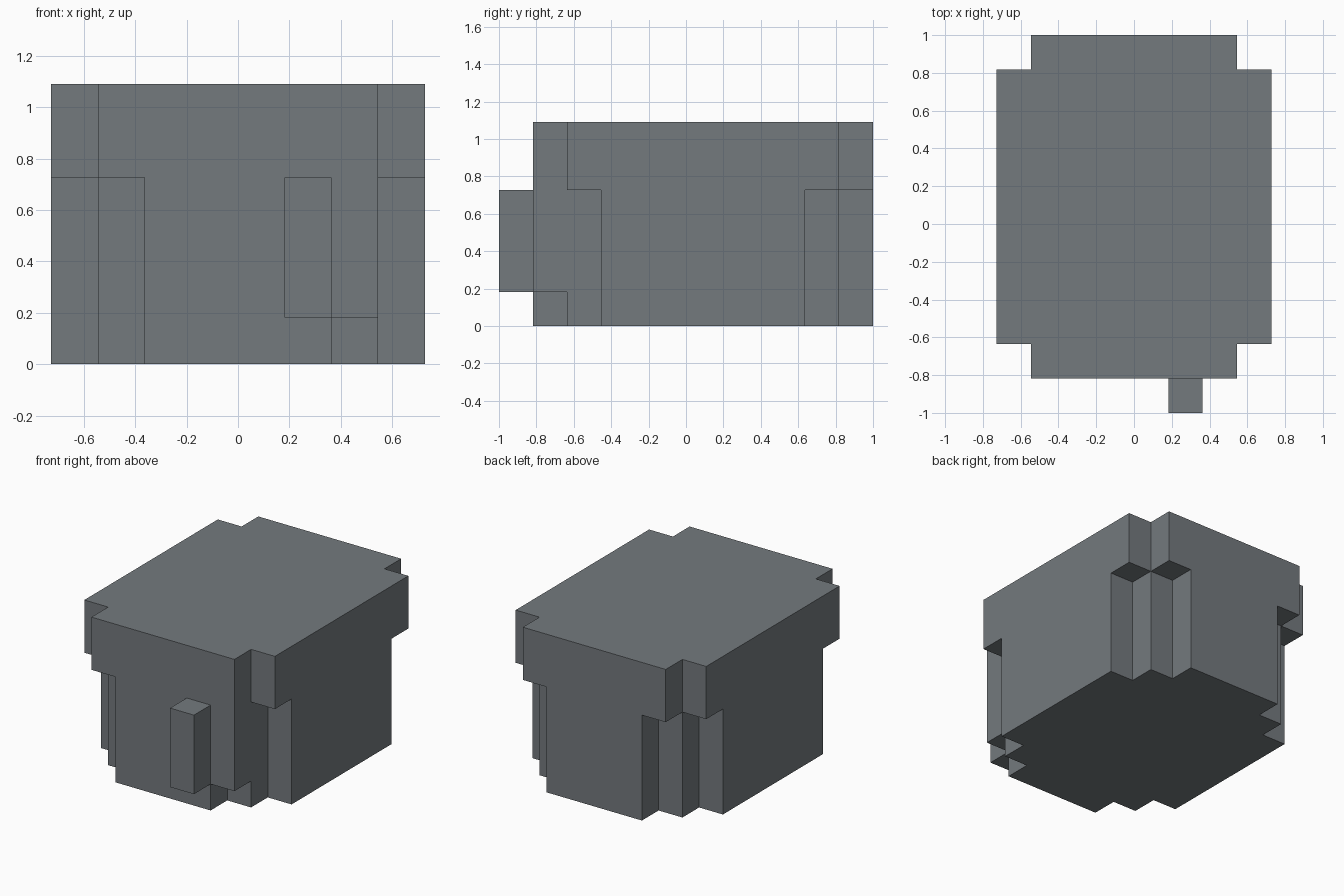
import bpy
import bmesh
from mathutils import Vector

if "Cube" in bpy.data.objects:
    bpy.data.objects.remove(bpy.data.objects["Cube"], do_unlink=True)

UNIT = 2 / 11                      # edge of one block
ORIGIN = Vector((-4, -5.5, 0))     # corner of the block grid

grey = bpy.data.materials.new("slate grey")
grey.use_nodes = True
colour = (0.174, 0.194, 0.208, 1)
grey.diffuse_color = colour
grey.node_tree.nodes["Principled BSDF"].inputs["Base Color"].default_value = colour


def box(x, y, z):
    """Set of grid blocks inside three half-open ranges."""
    return {(i, j, k) for i in range(*x) for j in range(*y) for k in range(*z)}


def build_shell(name, blocks):
    """Outer skin of a set of blocks, with flat areas merged."""
    bm = bmesh.new()
    corners = {}

    def vert(p):
        key = tuple(round(c) for c in p)
        if key not in corners:
            corners[key] = bm.verts.new((Vector(key) + ORIGIN) * UNIT)
        return corners[key]

    for block in blocks:
        for axis in range(3):
            for side in (0, 1):
                neighbour = list(block)
                neighbour[axis] += 2 * side - 1
                if tuple(neighbour) in blocks:
                    continue
                u, v = Vector((0, 0, 0)), Vector((0, 0, 0))
                u[(axis + 1) % 3] = v[(axis + 2) % 3] = 1
                base = Vector(block)
                base[axis] += side
                loop = [base, base + u, base + u + v, base + v]
                bm.faces.new([vert(p) for p in (loop if side else loop[::-1])])

    bmesh.ops.dissolve_limit(bm, angle_limit=0.01, verts=bm.verts[:], edges=bm.edges[:])
    bmesh.ops.recalc_face_normals(bm, faces=bm.faces[:])
    mesh = bpy.data.meshes.new(name)
    bm.to_mesh(mesh)
    bm.free()
    mesh.materials.append(grey)
    obj = bpy.data.objects.new(name, mesh)
    bpy.context.collection.objects.link(obj)


# Wide upper part with single-step corners
upper = box((0, 8), (2, 10), (4, 6)) | box((1, 7), (1, 11), (4, 6))

# Lower part with double-step corners
lower = set()
for step in range(3):
    lower |= box((step, 8 - step), (3 - step, 9 + step), (0, 4))

# Raised block filling the front left corner
corner = box((6, 7), (1, 2), (1, 4))

build_shell("stepped_body", upper | lower | corner)

# Upright bar on the front
build_shell("front_bar", box((5, 6), (0, 1), (1, 4)))
